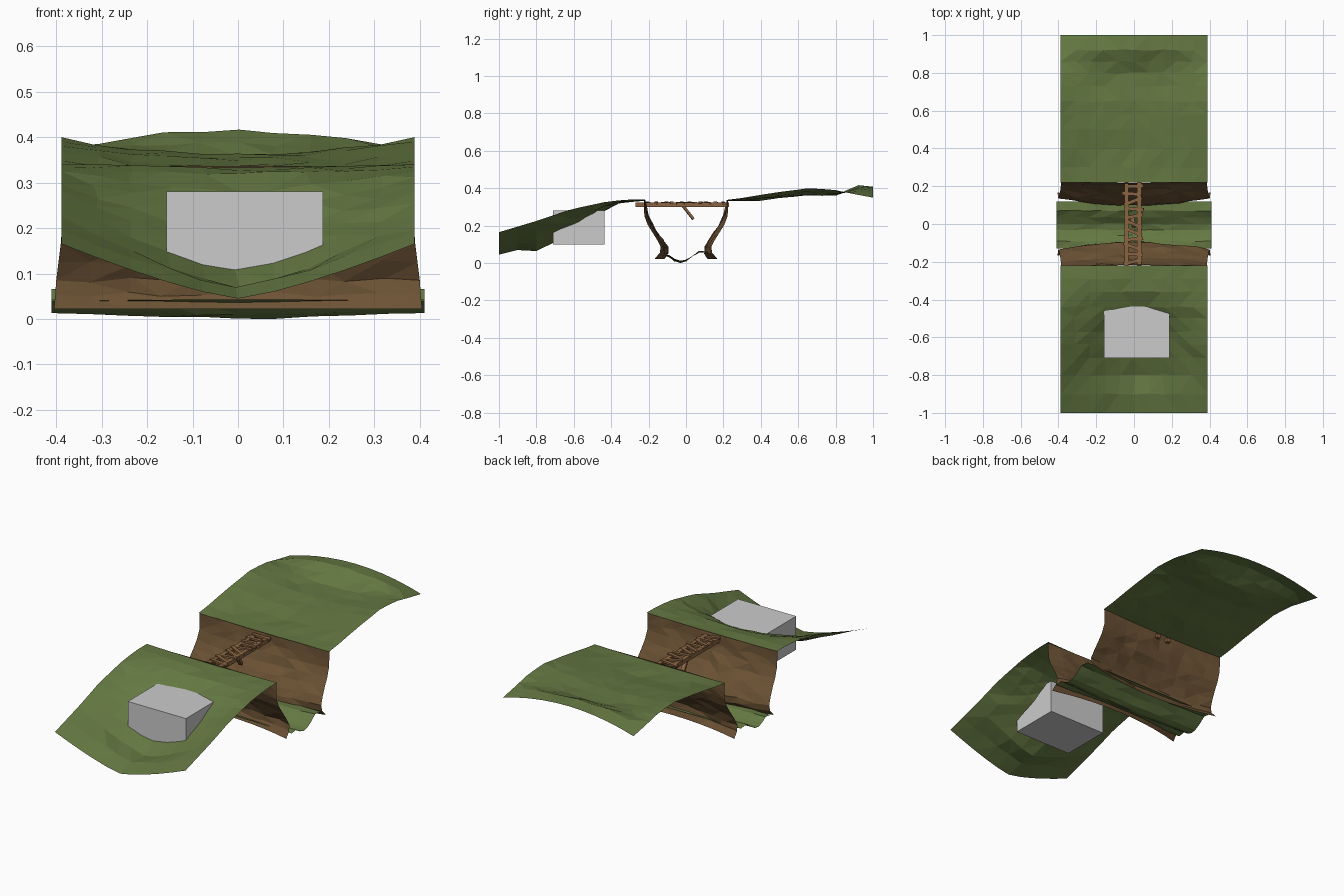
import bpy, bmesh, random
from mathutils import Matrix, Vector, Euler

if "Cube" in bpy.data.objects:
    bpy.data.objects.remove(bpy.data.objects["Cube"])

random.seed(4)


def material(name, rgb):
    m = bpy.data.materials.new(name)
    m.diffuse_color = (*rgb, 1)
    m.use_nodes = True
    m.node_tree.nodes["Principled BSDF"].inputs["Base Color"].default_value = m.diffuse_color
    return m


GRASS = material("grass", (0.13, 0.19, 0.055))
EARTH = material("earth", (0.15, 0.085, 0.035))
WOOD = material("wood", (0.26, 0.13, 0.055))


def finish(bm, name, mat=None):
    me = bpy.data.meshes.new(name)
    bm.to_mesh(me)
    bm.free()
    ob = bpy.data.objects.new(name, me)
    bpy.context.collection.objects.link(ob)
    if mat:
        me.materials.append(mat)
    return ob


def sheet(name, rows, mat, power, jitter, cols=10):
    """Low-poly sheet; each row = half width, centre (y, z), edge (y, z)."""
    bm = bmesh.new()
    grid = []
    for i, (w, cy, cz, ey, ez) in enumerate(rows):
        line = []
        for j in range(cols + 1):
            u = 2 * j / cols - 1
            t = abs(u) ** power
            inner = 0 < i < len(rows) - 1 and 0 < j < cols
            r = [random.uniform(-jitter, jitter) if inner else 0 for _ in range(3)]
            line.append(bm.verts.new((w * u + 2 * r[0], cy + (ey - cy) * t + r[1],
                                      cz + (ez - cz) * t + r[2])))
        grid.append(line)
    for a, b in zip(grid, grid[1:]):
        for j in range(cols):
            bm.faces.new((a[j], a[j + 1], b[j + 1], b[j]))
    bmesh.ops.triangulate(bm, faces=bm.faces[:])
    bmesh.ops.recalc_face_normals(bm, faces=bm.faces[:])
    if sum(f.normal.z for f in bm.faces) < 0:
        bmesh.ops.reverse_faces(bm, faces=bm.faces[:])
    return finish(bm, name, mat)


def box(name, centre, size, mat=None, rot=(0, 0, 0)):
    bm = bmesh.new()
    m = Matrix.LocRotScale(Vector(centre), Euler(rot), Vector(size))
    bmesh.ops.create_cube(bm, size=1, matrix=m)
    return finish(bm, name, mat)


# front bank: a bowl sloping down to the front (y, centre z, edge z)
front = [(-1, .045, .165), (-.9, .072, .195), (-.8, .065, .225), (-.71, .105, .255),
         (-.64, .143, .28), (-.57, .18, .297), (-.5, .235, .312), (-.44, .28, .325),
         (-.36, .32, .335), (-.29, .33, .34), (-.22, .333, .34)]
sheet("front_bank", [(.388, y, c, y, e) for y, c, e in front], GRASS, 1.3, .004)

# back bank: gentle rise with drooping far corners
back = [(.22, .333, .338), (.3, .334, .348), (.4, .337, .365), (.5, .35, .38),
        (.58, .357, .39), (.65, .36, .4), (.73, .358, .396), (.8, .36, .39),
        (.86, .385, .377), (.92, .415, .365), (1, .408, .35)]
sheet("back_bank", [(.388, y, c, y, e) for y, c, e in back], GRASS, 2, .004)

# earth cliffs: (half width, centre y, edge y, z), one per side of the gully
cliff = [(.388, .218, .225, .337), (.385, .212, .225, .29), (.385, .198, .222, .25),
         (.387, .178, .205, .205), (.39, .15, .18, .165), (.395, .122, .155, .125),
         (.4, .1, .135, .085), (.402, .098, .14, .055), (.405, .115, .168, .022)]
for s, name in ((-1, "front_cliff"), (1, "back_cliff")):
    sheet(name, [(w, s * c, z, s * e, z) for w, c, e, z in cliff], EARTH, 2, .006)

# gully floor
floor = [(-.13, .045, .04), (-.09, .035, .045), (-.06, .012, .025), (-.03, .004, .015),
         (0, .014, .02), (.035, .04, .04), (.07, .06, .068), (.12, .06, .062)]
gully = sheet("gully_floor", [(.41, y, c, y, e) for y, c, e in floor], GRASS, 2, .003)
low = min(v.co.z for v in gully.data.vertices)
for v in gully.data.vertices:
    v.co.z -= low

# grey block set into the front bank
box("block", (.015, -.573, .19), (.345, .274, .18))

# footbridge: two rails, skewed slats, one broken slat hanging down
for x, name in ((-.04, "left_rail"), (.028, "right_rail")):
    box(name, (x, -.02, .312), (.022, .5, .022), WOOD)
for i in range(11):
    box("slat", (-.006 + random.uniform(-.008, .008), -.2 + i * .04, .321), (.1, .018, .01),
        WOOD, (0, random.uniform(-.08, .08), random.uniform(-.45, .45)))
box("broken_slat", (-.006, .012, .27), (.02, .09, .014), WOOD, (-.9, 0, .15))
